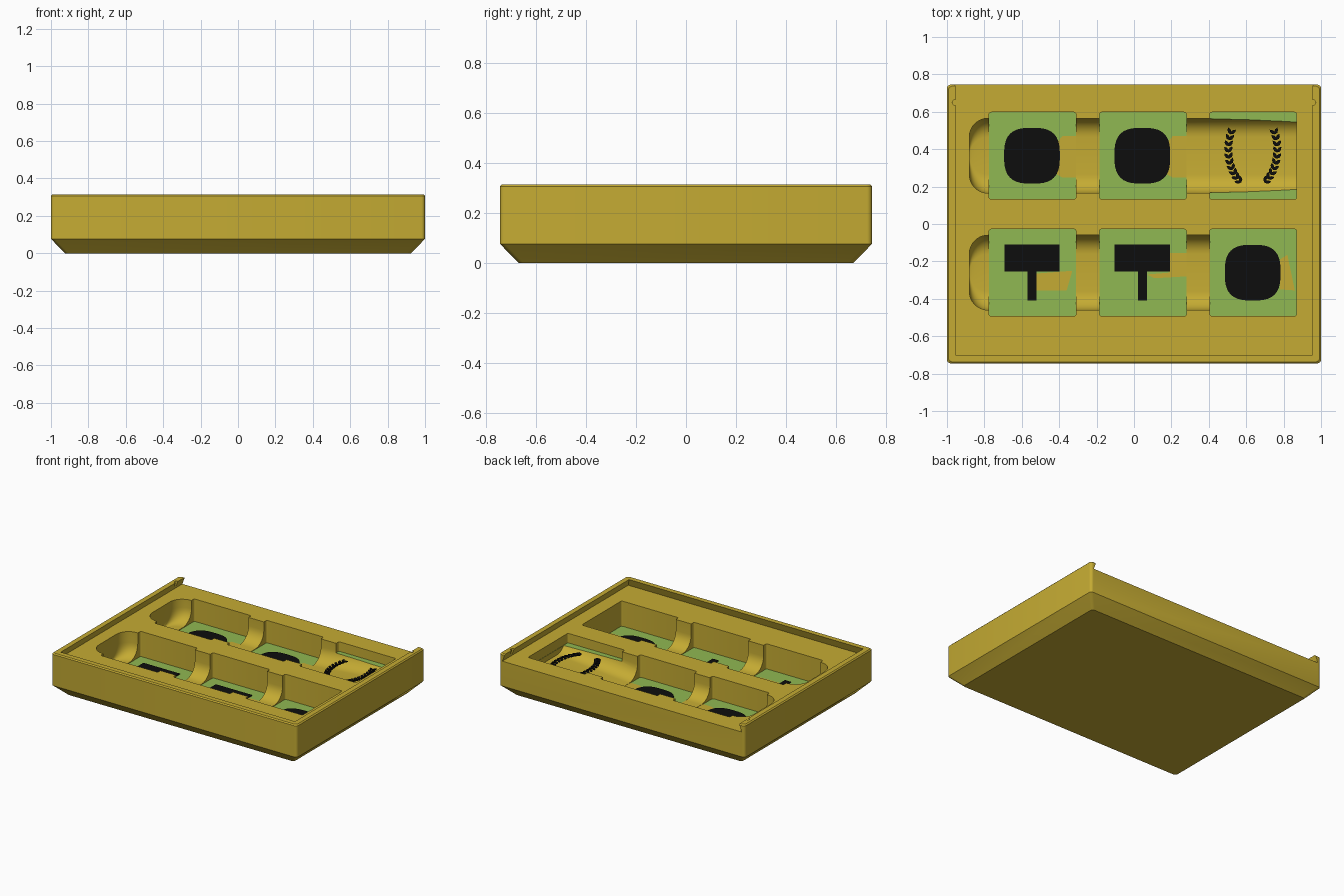
import bpy, bmesh, math
from math import sin, cos, pi, radians

cube = bpy.data.objects.get("Cube")
if cube:
    bpy.data.objects.remove(cube)


def material(name, rgb):
    m = bpy.data.materials.new(name)
    m.use_nodes = True
    m.diffuse_color = (*rgb, 1)
    m.node_tree.nodes["Principled BSDF"].inputs["Base Color"].default_value = (*rgb, 1)
    return m


GOLD = material("gold", (0.56, 0.41, 0.033))
GREEN = material("green", (0.28, 0.48, 0.085))
BLACK = material("black", (0.004, 0.004, 0.004))


def loft(name, rings, mat):
    """Skin a list of equally long point rings and cap both ends."""
    bm = bmesh.new()
    loops = [[bm.verts.new(p) for p in ring] for ring in rings]
    n = len(loops[0])
    for a, b in zip(loops, loops[1:]):
        for i in range(n):
            j = (i + 1) % n
            bm.faces.new((a[i], a[j], b[j], b[i]))
    bm.faces.new(loops[0][::-1])
    bm.faces.new(loops[-1])
    bmesh.ops.recalc_face_normals(bm, faces=bm.faces)
    me = bpy.data.meshes.new(name)
    bm.to_mesh(me)
    bm.free()
    me.materials.append(mat)
    ob = bpy.data.objects.new(name, me)
    bpy.context.collection.objects.link(ob)
    return ob


def round_rect(cx, cy, hx, hy, r, z, seg=4):
    pts = []
    for k, (sx, sy) in enumerate([(1, 1), (-1, 1), (-1, -1), (1, -1)]):
        for i in range(seg + 1):
            a = (k + i / seg) * pi / 2
            pts.append((cx + sx * (hx - r) + r * cos(a), cy + sy * (hy - r) + r * sin(a), z))
    return pts


def plate(name, pts, z, thick, mat):
    return loft(name, [[(x, y, h) for x, y in pts] for h in (z, z + thick)], mat)


# Layout
TOP, LID_Z, OVER = 0.315, 0.26, 0.4
COLS = (-0.5425, 0.0475, 0.6375)
BACK, FRONT = 0.365, -0.26
BACK_Z, FRONT_Z, LEDGE_Z = 0.095, 0.075, 0.19
HALF = 0.2325

# Tray body with chamfered foot and softened rim
tray = loft("tray", [round_rect(0, 0, hx, hy, 0.02, z) for hx, hy, z in (
    (0.925, 0.67, 0), (1, 0.745, 0.077), (1, 0.745, TOP - 0.008), (0.992, 0.737, TOP))], GOLD)

cutters = []


# Dovetail lid slot, open at the back
def slot_ring(z, hx, y):
    return [(-hx, y, z), (hx, y, z), (hx, 0.9, z), (-hx, 0.9, z)]


cutters.append(loft("lid_slot_cutter", [slot_ring(LID_Z, 0.975, -0.72),
                                        slot_ring(TOP + 0.002, 0.954, -0.699)], GOLD))

# Catch notches for the lid
for s in (-1, 1):
    cutters.append(loft("catch_cutter", [round_rect(s * 0.958, 0.65, 0.014, 0.014, 0.0139, z)
                                         for z in (0.27, OVER)], GOLD))

# Square pockets
pockets = [(x, y, LEDGE_Z if (y == BACK and x > 0.5) else z)
           for y, z in ((BACK, BACK_Z), (FRONT, FRONT_Z)) for x in COLS]
for x, y, z in pockets:
    cutters.append(loft("pocket_cutter", [round_rect(x, y, HALF, HALF, 0.012, h)
                                          for h in (z, OVER)], GOLD))


# Finger troughs with a rounded bottom
def u_section(x, y, w, zb):
    r = 0.1
    pts = [(x, y + w, OVER)]
    for i in range(9):
        a = i / 8 * pi / 2
        pts.append((x, y + w - r + r * cos(a), zb + r - r * sin(a)))
    return pts + [(px, 2 * y - py, pz) for px, py, pz in reversed(pts)]


def trough(y, z, z_end):
    rings = []
    for i in range(9):
        a = i / 8 * pi / 2
        rings.append(u_section(-0.78 - 0.1 * cos(a), y, 0.102 + 0.098 * sin(a), z))
    rings += [u_section(0.28, y, 0.2, z), u_section(0.868, y, 0.2, z_end)]
    return loft("trough_cutter", rings, GOLD)


cutters += [trough(BACK, BACK_Z + 0.004, 0.15), trough(FRONT, FRONT_Z + 0.004, FRONT_Z + 0.004)]

# Carve the tray
for c in cutters:
    c.hide_render = True
    mod = tray.modifiers.new("carve", "BOOLEAN")
    mod.operation = "DIFFERENCE"
    mod.solver = "EXACT"
    mod.object = c
bpy.context.view_layer.update()
deps = bpy.context.evaluated_depsgraph_get()
carved = bpy.data.meshes.new_from_object(tray.evaluated_get(deps))
tray.modifiers.clear()
tray.data = carved
for c in cutters:
    bpy.data.objects.remove(c)

# Gold tray, green pocket floors
carved.materials.clear()
carved.materials.append(GOLD)
carved.materials.append(GREEN)
for p in carved.polygons:
    floor = any(abs(p.center.z - z) < 0.0015 for z in (BACK_Z, FRONT_Z, LEDGE_Z))
    p.material_index = int(floor and p.normal.z > 0.99)
carved.shade_smooth()
carved.set_sharp_from_angle(angle=radians(30))

# Gold patches where the troughs run through the floors
for x in COLS[:2]:
    pts = [(0.13, -0.1), (0.16, -0.117), (0.232, -0.117), (0.232, 0.105), (0.16, 0.105), (0.13, 0.07)]
    plate("trough_patch", [(x + a, BACK + b) for a, b in pts], BACK_Z, 0.003, GOLD)
plate("trough_patch", [(-0.52, -0.355), (-0.36, -0.355), (-0.33, -0.25), (-0.52, -0.265)],
      FRONT_Z, 0.003, GOLD)
plate("trough_patch", [(0.07, -0.27), (0.11, -0.29), (0.28, -0.28), (0.28, -0.155), (0.19, -0.155),
                       (0.19, -0.26)], FRONT_Z, 0.003, GOLD)
plate("trough_patch", [(0.78, -0.35), (0.86, -0.355), (0.82, -0.165), (0.78, -0.19)],
      FRONT_Z, 0.003, GOLD)


# Rounded black tokens
def blob(x, y, z):
    pts = []
    for i in range(48):
        a = i / 48 * 2 * pi
        c, s = cos(a), sin(a)
        k = 0.149 / (abs(c) ** 2.9 + abs(s) ** 2.9) ** (1 / 2.9)
        pts.append((x + k * c, y + k * s))
    plate("round_token", pts, z, 0.006, BLACK)


blob(COLS[0] - 0.003, BACK, BACK_Z)
blob(COLS[1] - 0.003, BACK, BACK_Z)
blob(COLS[2] - 0.003, FRONT, FRONT_Z)

# Black sign tokens
half = [(0.148, 0.15), (0.148, 0.005), (0.024, 0.005), (0.024, -0.148)]
for x in COLS[:2]:
    pts = half + [(-a, b) for a, b in reversed(half)]
    plate("sign_token", [(x - 0.003 + a, FRONT + b) for a, b in pts], FRONT_Z, 0.006, BLACK)


# Wreath made of paired leaves
def leaf(x, y, ang):
    shape = [(0, 0), (0.012, 0.009), (0.026, 0.008), (0.038, 0), (0.026, -0.008), (0.012, -0.009)]
    c, s = cos(ang), sin(ang)
    plate("wreath_leaf", [(x + a * c - b * s, y + a * s + b * c) for a, b in shape],
          LEDGE_Z - 0.006, 0.006, BLACK)


for side in (-1, 1):
    for i in range(10):
        t = radians(-62 + i * 9.5)
        x, y = 0.635 + side * 0.13 * cos(t), 0.4 + 0.2 * sin(t)
        tangent = math.atan2(0.2 * cos(t), -side * 0.13 * sin(t))
        for spread in (-0.6, 0.6):
            leaf(x, y, tangent + spread)
